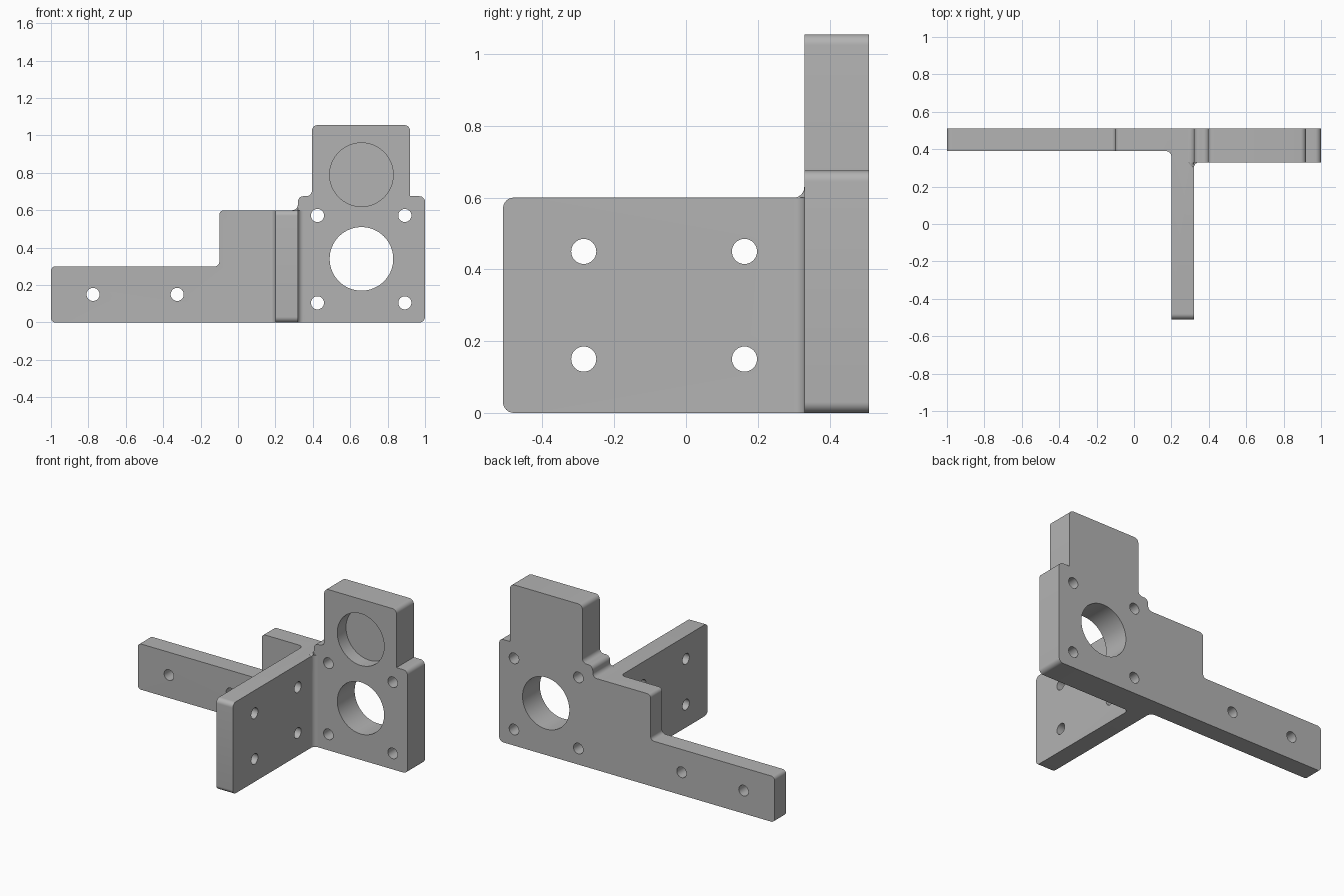
import bpy, bmesh
from math import sin, cos, pi
from mathutils import Vector

cube = bpy.data.objects.get("Cube")
if cube:
    bpy.data.objects.remove(cube, do_unlink=True)

R = 0.03      # common edge and fillet radius
EPS = 0.004   # overlap that lets fillets fuse with the body
STEPS = 8

metal = bpy.data.materials.new("plain grey")
metal.use_nodes = True
grey = (0.45, 0.45, 0.45, 1)
metal.diffuse_color = grey
metal.node_tree.nodes["Principled BSDF"].inputs["Base Color"].default_value = grey


def add_object(name, bm):
    bmesh.ops.recalc_face_normals(bm, faces=bm.faces)
    mesh = bpy.data.meshes.new(name)
    bm.to_mesh(mesh)
    bm.free()
    mesh.materials.append(metal)
    obj = bpy.data.objects.new(name, mesh)
    bpy.context.collection.objects.link(obj)
    return obj


def prism(name, points, axis, low, high):
    """Extrude a 2D outline along an axis."""
    place = {"x": lambda u, v, w: (w, u, v),
             "y": lambda u, v, w: (u, w, v),
             "z": lambda u, v, w: (u, v, w)}[axis]
    bm = bmesh.new()
    rings = [[bm.verts.new(place(u, v, w)) for u, v in points] for w in (low, high)]
    for ring in rings:
        bm.faces.new(ring)
    count = len(points)
    for i in range(count):
        j = (i + 1) % count
        bm.faces.new((rings[0][i], rings[0][j], rings[1][j], rings[1][i]))
    return add_object(name, bm)


def rounded(corners):
    """Outline with right-angled corners (u, v, radius)."""
    result = []
    for i, (u, v, r) in enumerate(corners):
        p = Vector((u, v))
        if r == 0:
            result.append(p)
            continue
        d1 = (Vector(corners[i - 1][:2]) - p).normalized()
        d2 = (Vector(corners[(i + 1) % len(corners)][:2]) - p).normalized()
        centre = p + r * (d1 + d2)
        for k in range(STEPS + 1):
            t = k / STEPS * pi / 2
            result.append(centre - r * (d2 * cos(t) + d1 * sin(t)))
    return result


def circle(u, v, r, count):
    return [(u + r * cos(2 * pi * i / count), v + r * sin(2 * pi * i / count))
            for i in range(count)]


def fillet(u, v, su, sv):
    """Concave wedge that fills an inside corner."""
    pts = [(-EPS, -EPS), (R, -EPS)]
    for k in range(STEPS + 1):
        t = k / STEPS * pi / 2
        pts.append((R - R * sin(t), R - R * cos(t)))
    pts.append((-EPS, R))
    return [(u + su * a, v + sv * b) for a, b in pts]


def combine(target, other, operation):
    mod = target.modifiers.new("join", "BOOLEAN")
    mod.operation = operation
    mod.solver = "EXACT"
    mod.object = other
    bpy.context.view_layer.objects.active = target
    bpy.ops.object.modifier_apply(modifier=mod.name)
    bpy.data.objects.remove(other, do_unlink=True)


BACK, THICK, THIN = 0.51, 0.33, 0.39          # depth positions of the plates
FIN_L, FIN_R, FIN_TOP = 0.2, 0.32, 0.6

# Thick mounting plate with its raised tab
bracket = prism("bracket", rounded([
    (FIN_R, 0, 0), (1, 0, R), (1, 0.675, R), (0.92, 0.675, 0),
    (0.92, 1.055, R), (0.395, 1.055, R), (0.395, 0.675, R), (FIN_R, 0.675, R)]),
    "y", THICK, BACK)

# Thin stepped arm
arm = prism("arm", rounded([
    (-1, 0, R * 0.8), (0.4, 0, 0), (0.4, FIN_TOP, 0), (-0.1, FIN_TOP, R * 0.8),
    (-0.1, 0.3, R * 0.8), (-1, 0.3, R * 0.8)]), "y", THIN, BACK)

# Upright fin
fin = prism("fin", rounded([
    (-0.51, 0, R), (0.45, 0, 0), (0.45, FIN_TOP, 0), (-0.51, FIN_TOP, R)]),
    "x", FIN_L, FIN_R)

# Fillets beside the fin and on top of the arm
parts = [
    arm, fin,
    prism("left_fillet", fillet(FIN_L, THIN, -1, -1), "z", 0, FIN_TOP),
    prism("right_fillet", fillet(FIN_R, THICK, 1, -1), "z", 0, FIN_TOP),
    prism("top_fillet", fillet(FIN_R, FIN_TOP, -1, 1), "y", THICK, BACK),
]

# Fillet turning round the plate corner on top of the fin
bm = bmesh.new()
rings = []
for k in range(STEPS + 1):
    t = k / STEPS * pi / 2
    radius = max(R - R * sin(t), 0.0005)
    z = FIN_TOP + R - R * cos(t)
    rings.append([bm.verts.new((u, v, z - (EPS if k == 0 else 0)))
                  for u, v in circle(FIN_R, THICK, radius, 32)])
for a, b in zip(rings, rings[1:]):
    for i in range(32):
        j = (i + 1) % 32
        bm.faces.new((a[i], a[j], b[j], b[i]))
bm.faces.new(rings[0])
bm.faces.new(rings[-1])
corner = add_object("corner_fillet", bm)
limit = prism("corner_limit", rounded([
    (0.25, 0.25, 0), (FIN_R + 0.002, 0.25, 0), (FIN_R + 0.002, 0.4, 0), (0.25, 0.4, 0)]),
    "z", 0.5, 0.7)
combine(corner, limit, "INTERSECT")
parts.append(corner)

for part in parts:
    combine(bracket, part, "UNION")

# Screw holes, large bore and blind pocket
screw = 0.035
holes = [prism("arm_hole", circle(x, 0.15, screw, 32), "y", 0.3, 0.6)
         for x in (-0.775, -0.325)]
holes += [prism("plate_hole", circle(x, z, screw, 32), "y", 0.2, 0.6)
          for x in (0.425, 0.892) for z in (0.105, 0.572)]
holes += [prism("fin_hole", circle(y, z, screw, 32), "x", 0.1, 0.4)
          for y in (-0.285, 0.163) for z in (0.15, 0.45)]
holes.append(prism("bore", circle(0.66, 0.34, 0.17, 64), "y", 0.2, 0.6))
holes.append(prism("pocket", circle(0.66, 0.79, 0.17, 64), "y", 0.2, 0.42))
for hole in holes:
    combine(bracket, hole, "DIFFERENCE")

# Smooth the rounded edges, keep the others sharp
bpy.ops.object.select_all(action="DESELECT")
bracket.select_set(True)
bpy.context.view_layer.objects.active = bracket
bpy.ops.object.shade_smooth_by_angle(angle=pi / 6)
